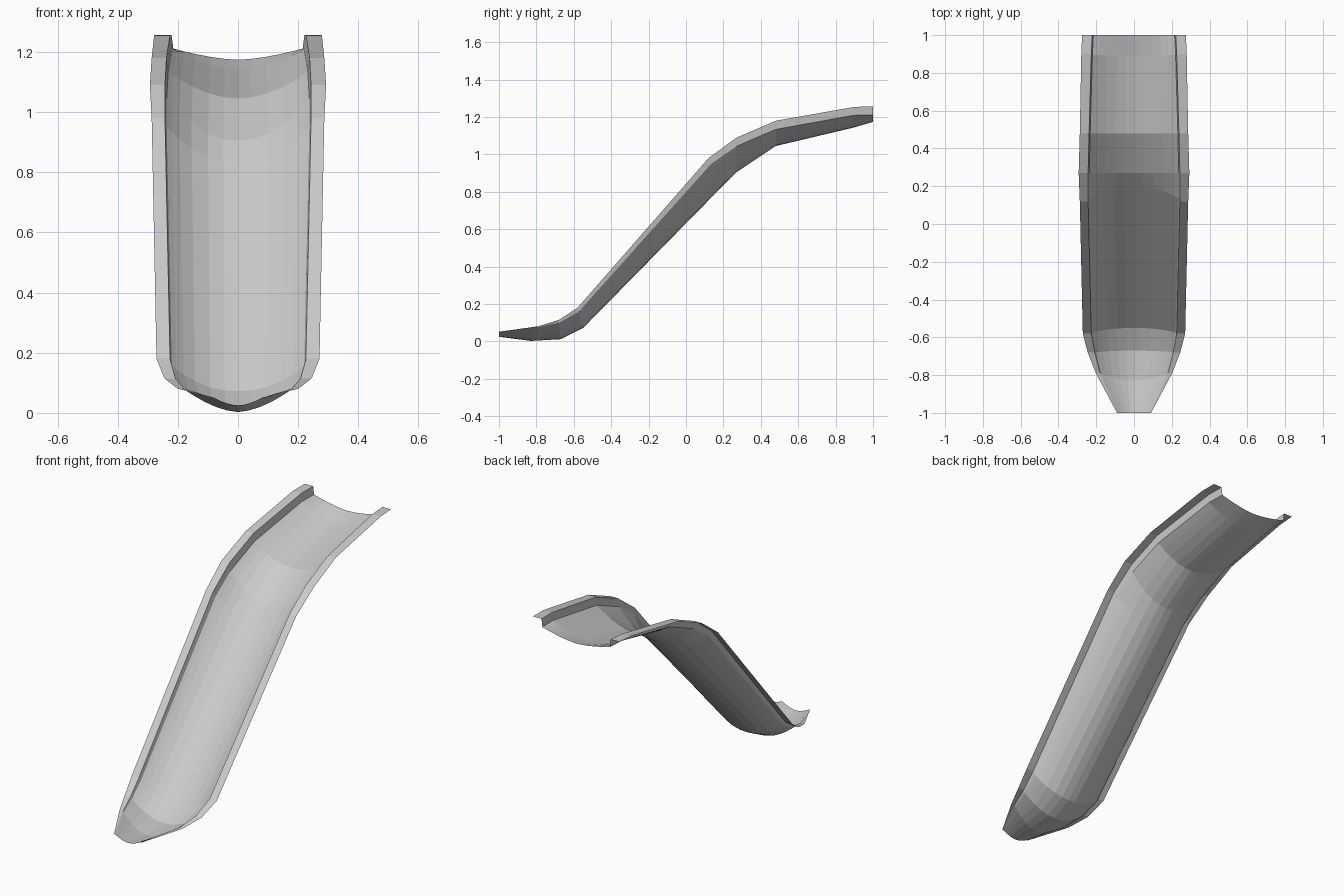
import bpy, bmesh

# Stations along the slide: rim (y, z), trough centre (y, z),
# outer half width, inner half width, height share where the side wall starts, curve power
STATIONS = [
    (-1.00, 0.052, -1.00, 0.025, 0.090, 0.087, 0.95, 1.7),
    (-0.79, 0.081, -0.83, 0.003, 0.202, 0.180, 0.93, 1.7),
    (-0.68, 0.115, -0.67, 0.012, 0.245, 0.208, 0.85, 2.0),
    (-0.58, 0.180, -0.55, 0.072, 0.271, 0.226, 0.80, 2.2),
    (0.12, 0.980, 0.20, 0.835, 0.287, 0.243, 0.80, 2.2),
    (0.27, 1.090, 0.27, 0.905, 0.293, 0.243, 0.75, 2.1),
    (0.48, 1.180, 0.48, 1.045, 0.287, 0.238, 0.66, 1.9),
    (0.90, 1.254, 0.89, 1.142, 0.279, 0.226, 0.60, 1.8),
    (1.00, 1.257, 1.00, 1.174, 0.275, 0.221, 0.45, 1.6),
]
CURVE = (1.0, 0.93, 0.82, 0.65, 0.42, 0.2)


def section(yr, zr, yc, zc, outer, inner, wall, power):
    """One cross-section: lip, short side wall, rounded trough, mirrored."""
    half = [(outer, 1.0), (inner, 1.0)]
    half += [((inner - 0.006) * u, wall * u ** power) for u in CURVE]
    pts = [(-x, h) for x, h in half] + [(0, 0)] + half[::-1]
    return [(x, yc + (yr - yc) * h, zc + (zr - zc) * h) for x, h in pts]


# Slide chute: loft a single skin through the stations
bm = bmesh.new()
rows = [[bm.verts.new(p) for p in section(*s)] for s in STATIONS]
for a, b in zip(rows, rows[1:]):
    for i in range(len(a) - 1):
        bm.faces.new((a[i], a[i + 1], b[i + 1], b[i]))
mesh = bpy.data.meshes.new("slide_chute")
bm.to_mesh(mesh)
bm.free()
chute = bpy.data.objects.new("slide_chute", mesh)
bpy.context.collection.objects.link(chute)
